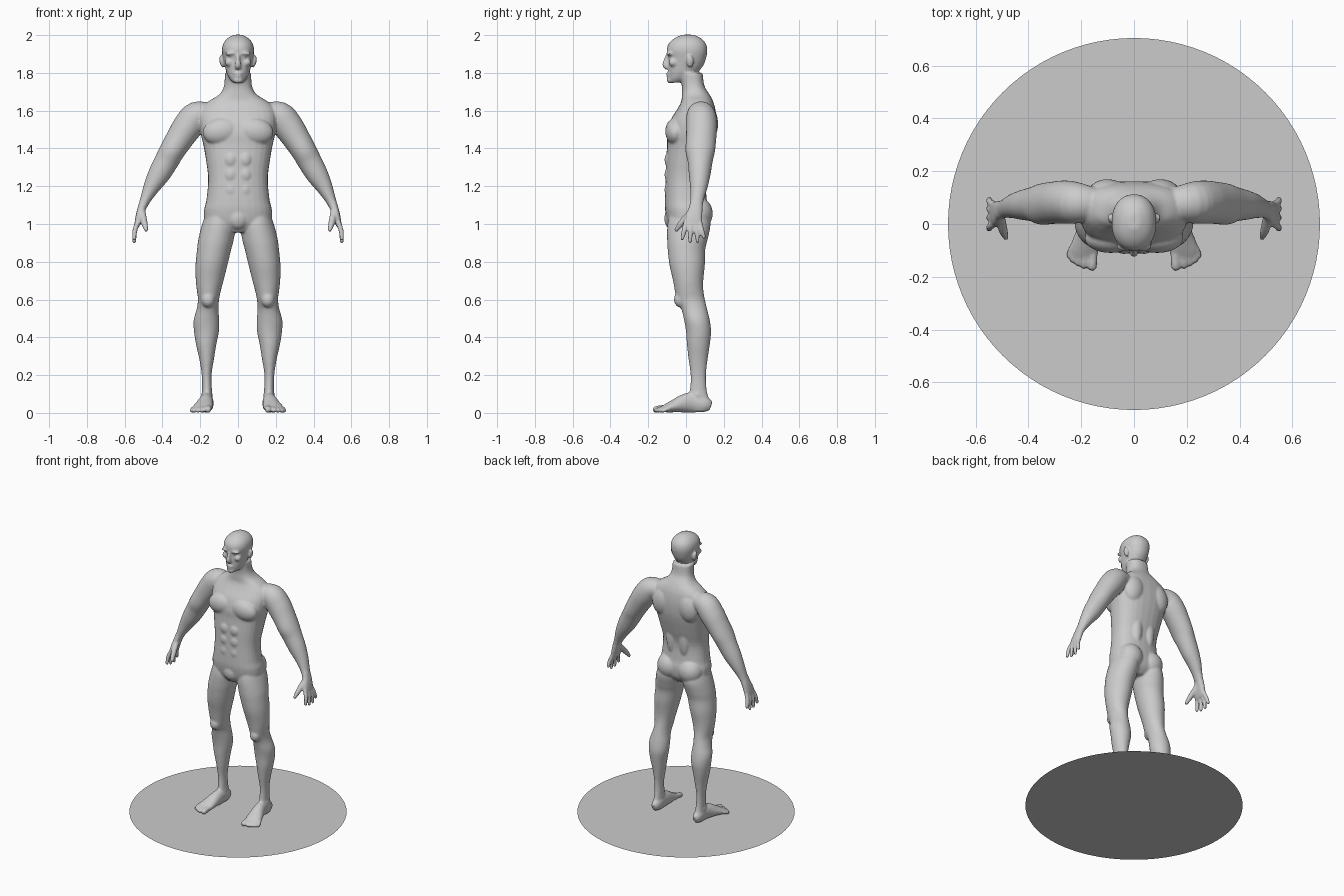
import bpy, bmesh, math
from mathutils import Vector, Matrix

bm = bmesh.new()
Y, Z = Vector((0, 1, 0)), Vector((0, 0, 1))
BOTH, MID = (1, -1), (1,)


def spline(secs, steps=4):
    """Catmull-Rom through section tuples."""
    p = [secs[0]] + list(secs) + [secs[-1]]
    out = []
    for i in range(1, len(p) - 2):
        for k in range(steps):
            t = k / steps
            out.append([0.5 * (2 * b + (c - a) * t + (2 * a - 5 * b + 4 * c - d) * t * t
                               + (3 * b - a - 3 * c + d) * t ** 3)
                        for a, b, c, d in zip(*p[i - 1:i + 3])])
    return out + [list(secs[-1])]


def loft(secs, up=Y, tangent=None, power=2.0, sides=BOTH, n=28):
    """Skin ellipse sections (x, y, z, half width, half depth) along a path."""
    pts = spline(secs)
    cen = [Vector(q[:3]) for q in pts]
    for s in sides:
        rings = []
        for i, q in enumerate(pts):
            t = tangent or (cen[min(i + 1, len(cen) - 1)] - cen[max(i - 1, 0)]).normalized()
            u = up.cross(t).normalized()
            v = t.cross(u)
            ring = []
            for k in range(n):
                c, d = math.cos(math.tau * k / n), math.sin(math.tau * k / n)
                c = math.copysign(abs(c) ** (2 / power), c) * max(q[3], 0.003)
                d = math.copysign(abs(d) ** (2 / power), d) * max(q[4], 0.003)
                w = cen[i] + u * c + v * d
                ring.append(bm.verts.new((w.x * s, w.y, w.z)))
            rings.append(ring)
        for a, b in zip(rings, rings[1:]):
            for k in range(n):
                bm.faces.new((a[k], a[(k + 1) % n], b[(k + 1) % n], b[k]))
        bm.faces.new(rings[0][::-1])
        bm.faces.new(rings[-1])


def stack(rows, **kw):
    """Loft of level sections given as (z, x0, x1, y0, y1)."""
    loft([((a + b) / 2, (c + d) / 2, z, (b - a) / 2, (d - c) / 2)
          for z, a, b, c, d in rows], tangent=Z, **kw)


def blob(loc, rad, sides=BOTH, tilt=0):
    for s in sides:
        m = (Matrix.Translation((loc[0] * s, loc[1], loc[2])) @ Matrix.Rotation(tilt * s, 4, 'Y')
             @ Matrix.Diagonal((*rad, 1)))
        bmesh.ops.create_uvsphere(bm, u_segments=24, v_segments=14, radius=1, matrix=m)


def digit(a, b, c, r0, r1, up=Y):
    """Finger or toe: tapered tube with a round tip."""
    loft([(*a, r0, r0), (*b, r0, r0), (*c, r1, r1)], up=up, n=14)
    blob(c, (r1, r1, r1))


# torso and neck
stack([(z, -w, w, f, b) for z, w, f, b in (
    (0.955, .05, -.07, .07), (1.0, .165, -.095, .11), (1.07, .18, -.11, .12), (1.13, .167, -.112, .11),
    (1.24, .158, -.108, .105), (1.34, .17, -.105, .13), (1.42, .184, -.10, .15), (1.48, .198, -.10, .16),
    (1.55, .205, -.082, .162), (1.61, .195, -.045, .155), (1.65, .155, -.025, .143),
    (1.685, .10, -.022, .125), (1.73, .074, -.022, .098), (1.80, .07, -.035, .088))],
    power=2.4, sides=MID)

# torso muscles: pecs, abdominals, shoulder blades, glutes
blob((.088, -.055, 1.49), (.1, .055, .072), tilt=.15)
for z in (1.18, 1.26, 1.34):
    blob((.038, -.088, z), (.036, .026, .042))
blob((.1, .115, 1.53), (.075, .055, .1), tilt=-.2)
blob((.05, .085, 1.28), (.04, .035, .13))
blob((.083, .062, 1.055), (.085, .08, .088))
blob((0, -.075, 1.03), (.055, .04, .06), MID)

# head
stack([(z, -w, w, f, b) for z, w, f, b in (
    (1.748, .025, -.085, -.035), (1.768, .044, -.093, .02), (1.80, .06, -.094, .06),
    (1.84, .07, -.095, .092), (1.88, .079, -.094, .107), (1.92, .085, -.102, .113),
    (1.955, .078, -.092, .105), (1.983, .056, -.062, .08), (2.002, .022, -.02, .04))],
    power=2.2, sides=MID)

# face and ears
loft([(0, -.092, 1.90, .010, .012), (0, -.103, 1.87, .011, .014), (0, -.11, 1.843, .016, .016),
      (0, -.098, 1.825, .017, .012)], sides=MID, n=16)
blob((.034, -.085, 1.903), (.034, .019, .011), tilt=.1)
blob((.048, -.068, 1.855), (.022, .024, .022))
blob((.031, -.08, 1.884), (.013, .012, .009))
blob((0, -.092, 1.796), (.026, .013, .008), MID)
blob((0, -.092, 1.783), (.022, .012, .007), MID)
blob((0, -.085, 1.762), (.026, .017, .018), MID)
blob((.086, .022, 1.86), (.012, .02, .034), tilt=.2)

# arms
loft([(.14, .075, 1.585, .055, .06), (.215, .08, 1.572, .078, .078), (.263, .083, 1.52, .08, .082),
      (.31, .08, 1.45, .073, .08), (.35, .075, 1.385, .067, .078), (.38, .075, 1.33, .064, .066),
      (.42, .072, 1.26, .058, .057), (.455, .068, 1.2, .045, .047), (.485, .06, 1.14, .031, .037),
      (.502, .055, 1.1, .024, .034)])

# palms, fingers and thumbs
loft([(.498, .055, 1.115, .024, .033), (.512, .05, 1.075, .022, .038), (.523, .041, 1.035, .02, .046),
      (.532, .036, 1.0, .016, .046), (.534, .036, .988, .012, .042)], power=2.4)
for y0, y1, z1 in ((0, -.02, .922), (.025, .022, .908), (.05, .062, .908), (.073, .095, .93)):
    digit((.53, y0, 1.01), (.546, (y0 + y1) / 2, .965), (.549, y1, z1), .0135, .0105)
digit((.507, .03, 1.065), (.497, -.02, 1.01), (.486, -.05, .97), .018, .012)

# legs
stack([(1.07, .04, .165, -.08, .11), (1.0, .012, .19, -.098, .13), (.92, .022, .21, -.1, .115),
       (.865, .036, .217, -.097, .102), (.785, .055, .225, -.088, .1), (.705, .075, .224, -.07, .092),
       (.65, .09, .218, -.06, .092), (.60, .1, .212, -.05, .1), (.55, .104, .219, -.025, .112),
       (.49, .099, .235, -.01, .126), (.43, .101, .233, 0, .133), (.36, .115, .222, .005, .126),
       (.28, .128, .204, .014, .114), (.2, .14, .192, .024, .106), (.12, .138, .19, .02, .11),
       (.06, .136, .194, .0, .125), (.012, .142, .188, .02, .125)])
blob((.158, -.03, .60), (.036, .034, .042))
blob((.165, .06, .095), (.033, .02, .018))

# feet and toes
loft([(.163, .132, .035, .018, .024), (.163, .1, .045, .032, .043), (.164, .04, .055, .034, .053),
      (.17, -.01, .05, .041, .049), (.18, -.06, .037, .05, .035), (.189, -.1, .026, .055, .024),
      (.193, -.125, .02, .046, .016)], up=Z)
for x0, x1, y1, r in ((.155, .158, -.16, .018), (.18, .19, -.157, .0135), (.198, .212, -.148, .013),
                      (.213, .231, -.136, .0125), (.226, .245, -.12, .012)):
    digit((x0, -.085, .028), ((x0 + x1) / 2, y1 + .03, .024), (x1, y1, r), r, r, up=Z)

# fuse everything into one smooth body
bmesh.ops.recalc_face_normals(bm, faces=bm.faces)
mesh = bpy.data.meshes.new("body")
bm.to_mesh(mesh)
bm.free()
body = bpy.data.objects.new("body", mesh)
bpy.context.collection.objects.link(body)
remesh = body.modifiers.new("fuse", 'REMESH')
remesh.mode = 'VOXEL'
remesh.voxel_size = 0.006
remesh.use_smooth_shade = True
soften = body.modifiers.new("soften", 'SMOOTH')
soften.factor = 0.5
soften.iterations = 7

# flat round base
bpy.ops.mesh.primitive_circle_add(vertices=96, radius=0.705, fill_type='NGON', location=(0, 0, 0))
bpy.context.object.name = "base_disc"
